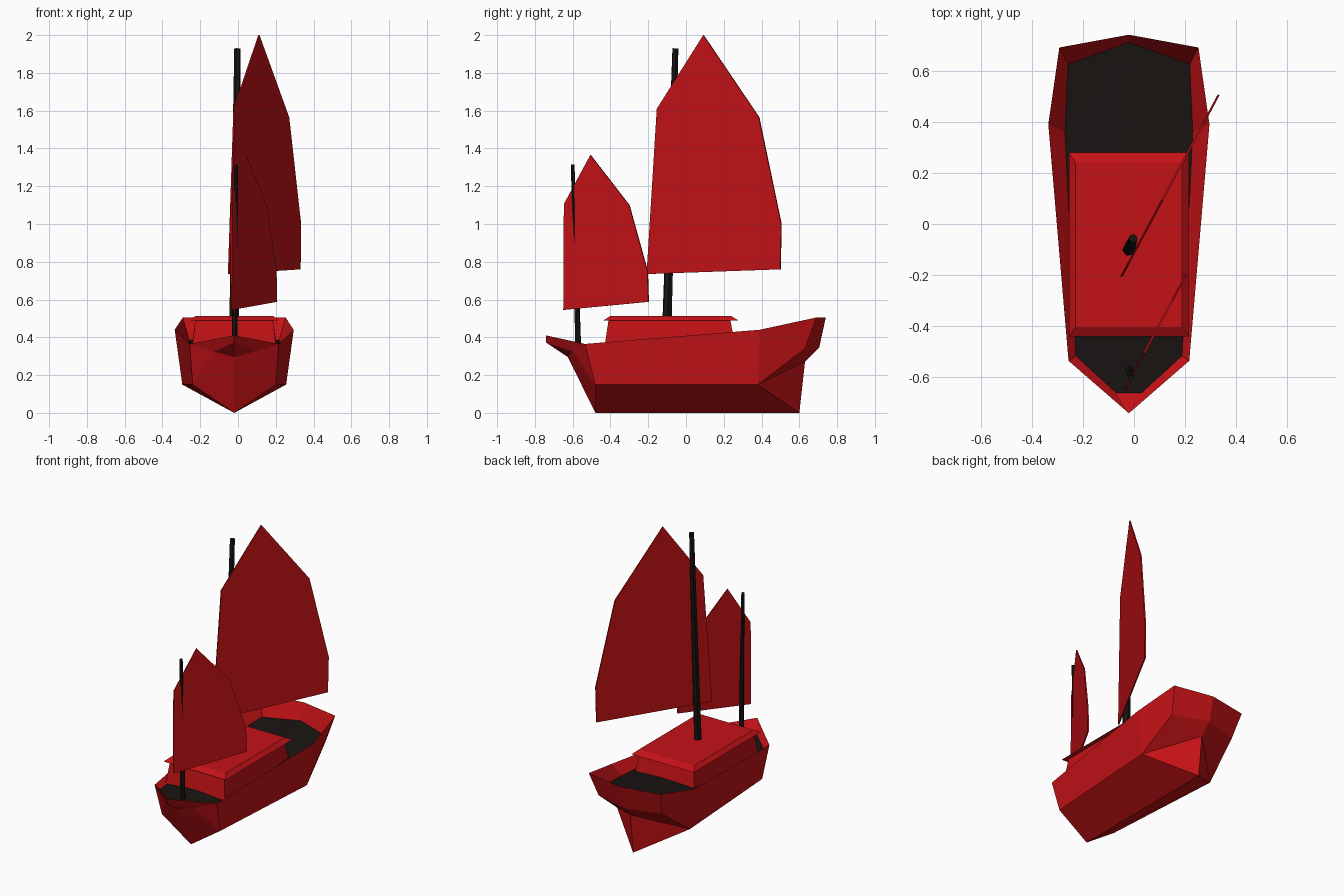
import bpy, bmesh
from mathutils import Vector

if "Cube" in bpy.data.objects:
    bpy.data.objects.remove(bpy.data.objects["Cube"])

CX = -0.02  # hull centreline


def material(name, rgb):
    m = bpy.data.materials.new(name)
    m.diffuse_color = (*rgb, 1)
    m.use_nodes = True
    m.node_tree.nodes["Principled BSDF"].inputs["Base Color"].default_value = m.diffuse_color
    return m


RED = material("red", (0.55, 0.006, 0.008))
BLACK = material("black", (0.009, 0.007, 0.006))


def finish(name, bm, mat):
    bmesh.ops.recalc_face_normals(bm, faces=bm.faces)
    me = bpy.data.meshes.new(name)
    bm.to_mesh(me)
    bm.free()
    me.materials.append(mat)
    ob = bpy.data.objects.new(name, me)
    bpy.context.collection.objects.link(ob)
    return ob


def mirrored(name, points, faces, mat):
    """Build named half-points on both sides of the centreline."""
    bm = bmesh.new()
    for side in (1, -1):
        v = {k: bm.verts.new((CX + side * x, y, z)) for k, (x, y, z) in points.items()}
        for f in faces:
            bm.faces.new([v[k] for k in f.split()])
    bmesh.ops.remove_doubles(bm, verts=bm.verts, dist=0.0005)
    return finish(name, bm, mat)


# Hull: keel (k), chine (c), sheer (s), bow overhang, stern gallery, deck line (d)
hull = {
    "k0": (0, -0.48, 0.0), "k1": (0, 0.60, 0.0),
    "c0": (0.22, -0.48, 0.15), "c1": (0.275, 0.38, 0.15),
    "s0": (0.236, -0.535, 0.365), "s1": (0.315, 0.39, 0.44), "s2": (0.272, 0.69, 0.505),
    "s3": (0, 0.74, 0.505),
    "tip": (0, -0.74, 0.41), "tip_low": (0, -0.74, 0.372),
    "m": (0, -0.625, 0.295), "ms": (0.11, -0.60, 0.325),
    "p": (0.24, 0.63, 0.34), "g": (0, 0.705, 0.345), "n": (0, 0.63, 0.27),
    "d0": (0, -0.66, 0.345), "d1": (0.05, -0.66, 0.345), "d2": (0.208, -0.515, 0.335),
    "d3": (0.25, 0.36, 0.37), "d4": (0.238, 0.625, 0.385), "d5": (0, 0.71, 0.39),
}
mirrored("hull", hull, [
    "k0 c0 c1 k1", "c0 s0 s1 c1",
    "k0 m c0", "c0 m ms", "c0 ms s0", "s0 ms tip_low tip", "m tip_low ms",
    "c1 s1 s2 p", "s2 s3 g p", "p g n", "c1 p n", "c1 n k1",
    "tip d0 d1", "tip d1 d2 s0", "s0 d2 d3 s1", "s1 d3 d4 s2", "s2 d4 d5 s3",
], RED)
deck = {k: p for k, p in hull.items() if k[0] == "d"}
mirrored("deck", deck, ["d0 d1 d2", "d0 d2 d3 d5", "d3 d4 d5"], BLACK)


# Cabin walls and roof: tapered boxes
def tapered_box(name, bottom, top):
    bm = bmesh.new()
    rings = []
    for hw, y0, y1, z0, z1 in (bottom, top):
        rings.append([bm.verts.new(p) for p in (
            (CX - hw, y0, z0), (CX + hw, y0, z0), (CX + hw, y1, z1), (CX - hw, y1, z1))])
    lo, hi = rings
    bm.faces.new(lo[::-1])
    bm.faces.new(hi)
    for i in range(4):
        j = (i + 1) % 4
        bm.faces.new((lo[i], lo[j], hi[j], hi[i]))
    finish(name, bm, RED)


tapered_box("cabin_walls", (0.225, -0.435, 0.26, 0.325, 0.355), (0.205, -0.41, 0.235, 0.492, 0.492))
tapered_box("cabin_roof", (0.235, -0.44, 0.28, 0.488, 0.488), (0.208, -0.402, 0.24, 0.512, 0.512))


# Masts: six-sided tapered poles
def mast(name, a, b, r0, r1):
    a, b = Vector(a), Vector(b)
    bm = bmesh.new()
    bmesh.ops.create_cone(bm, cap_ends=True, segments=6, radius1=r0, radius2=r1, depth=(b - a).length)
    ob = finish(name, bm, BLACK)
    ob.location = (a + b) / 2
    ob.rotation_euler = (b - a).to_track_quat('Z', 'Y').to_euler()


mast("main_mast", (-0.02, -0.10, 0.50), (-0.003, -0.056, 1.93), 0.026, 0.017)
mast("fore_mast", (-0.018, -0.57, 0.335), (-0.01, -0.60, 1.315), 0.016, 0.010)


# Sails: thin slabs swung off the centreline
def sail(name, x0, outline):
    y0, slope = outline[0][0], 0.535
    bm = bmesh.new()
    bm.faces.new([bm.verts.new((x0 + (y - y0) * slope, y, z)) for y, z in outline])
    ob = finish(name, bm, RED)
    mod = ob.modifiers.new("thickness", 'SOLIDIFY')
    mod.thickness = 0.008
    mod.offset = 0


sail("main_sail", -0.05, [(-0.207, 0.735), (0.50, 0.76), (0.505, 1.0),
                          (0.387, 1.565), (0.093, 2.0), (-0.153, 1.61)])
sail("fore_sail", -0.037, [(-0.648, 0.545), (-0.198, 0.588), (-0.203, 0.75),
                           (-0.30, 1.10), (-0.505, 1.365), (-0.645, 1.105)])
